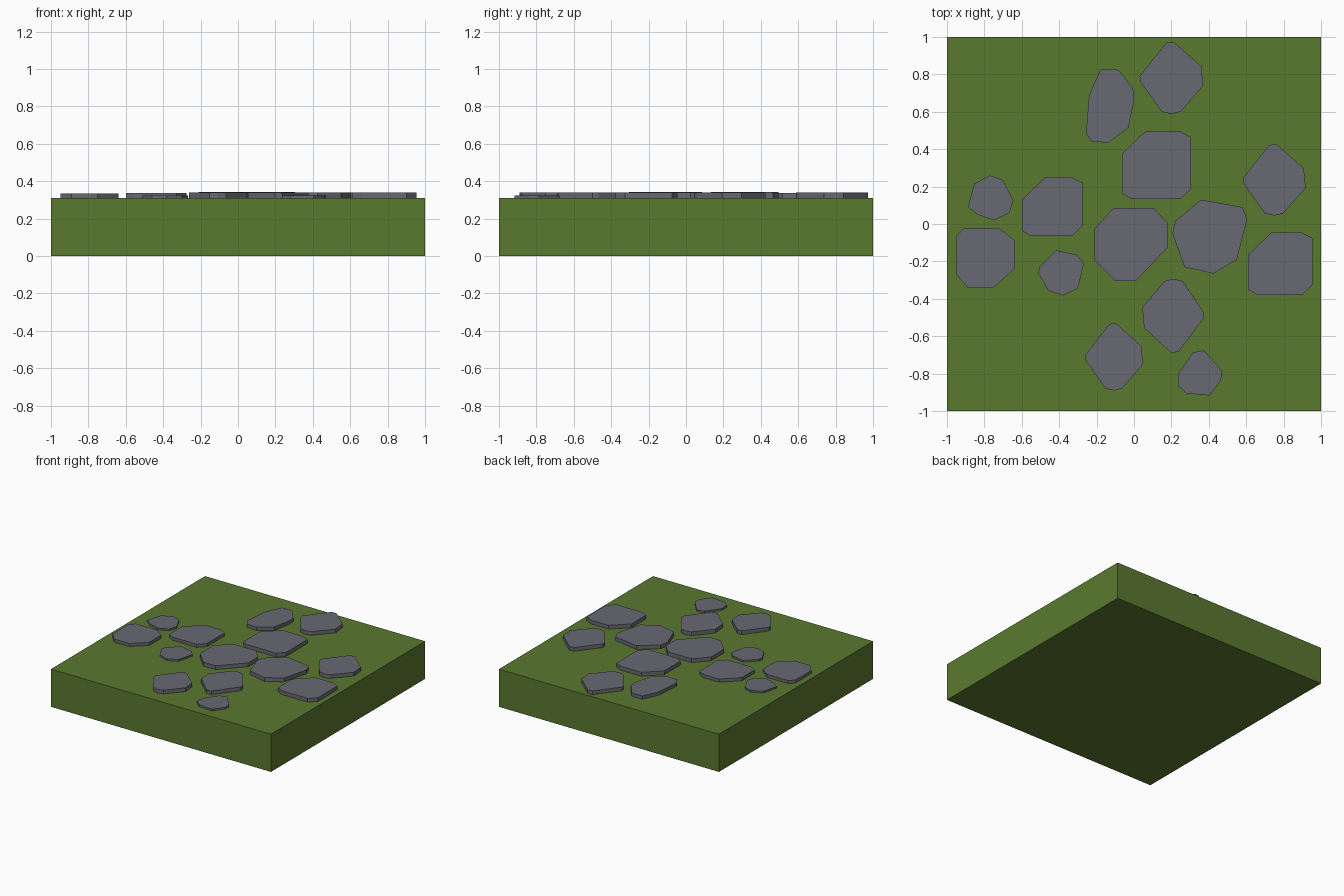
import bpy, bmesh

if "Cube" in bpy.data.objects:
    bpy.data.objects.remove(bpy.data.objects["Cube"])

GRASS_TOP = 0.31


def material(name, color):
    m = bpy.data.materials.new(name)
    m.diffuse_color = (*color, 1)
    m.use_nodes = True
    m.node_tree.nodes["Principled BSDF"].inputs["Base Color"].default_value = m.diffuse_color
    return m


grass = material("grass green", (0.102, 0.191, 0.028))
stone_grey = material("stone grey", (0.140, 0.140, 0.172))


def prism(name, outline, z0, z1, mat):
    """Extrude a flat outline straight up from z0 to z1."""
    bm = bmesh.new()
    face = bm.faces.new([bm.verts.new((x, y, z0)) for x, y in outline])
    top = bmesh.ops.extrude_face_region(bm, geom=[face])["geom"]
    for v in top:
        if isinstance(v, bmesh.types.BMVert):
            v.co.z = z1
    bmesh.ops.recalc_face_normals(bm, faces=bm.faces)
    mesh = bpy.data.meshes.new(name)
    bm.to_mesh(mesh)
    bm.free()
    mesh.materials.append(mat)
    ob = bpy.data.objects.new(name, mesh)
    bpy.context.collection.objects.link(ob)


def stone(name, outline, top):
    prism(name, outline, GRASS_TOP - 0.01, top, stone_grey)


# Grass slab
prism("grass_slab", [(-1, -1), (1, -1), (1, 1), (-1, 1)], 0, GRASS_TOP, grass)


# Square flagstones: rectangle with its four corners cut off
def cut_rect(x0, x1, y0, y1, tl, tr, br, bl):
    return [(x0, y1 - tl[1]), (x0 + tl[0], y1), (x1 - tr[0], y1), (x1, y1 - tr[1]),
            (x1, y0 + br[1]), (x1 - br[0], y0), (x0 + bl[0], y0), (x0, y0 + bl[1])]


common = ((.125, .12), (.06, .03), (.055, .055), (.05, .03))
squares = [
    (-.065, .305, .135, .495, .342, common),
    (-.60, -.275, -.065, .25, .336, common),
    (.61, .955, -.38, -.045, .341, common),
    (-.21, .18, -.305, .085, .342, ((.10, .11), (.075, .08), (.17, .18), (.11, .11))),
    (-.95, -.64, -.34, -.025, .335, ((.04, .04), (.08, .06), (.11, .10), (.06, .07))),
]
for i, (x0, x1, y0, y1, top, cuts) in enumerate(squares):
    stone(f"square_flagstone_{i + 1}", cut_rect(x0, x1, y0, y1, *cuts), top)

# Round flagstones: one profile, scaled and turned half round
profile = [(-.16, .99), (.08, 1), (.94, .33), (1, -.22), (.28, -.94),
           (0, -1), (-.30, -.94), (-.97, -.11), (-1, .05)]
rounds = [  # centre, half size (negative = half turn)
    (.20, .78, .17, .192), (.75, .235, .168, .19),
    (.21, -.49, -.166, -.197), (-.107, -.711, .155, .179),
]
for i, (cx, cy, sx, sy) in enumerate(rounds):
    stone(f"round_flagstone_{i + 1}", [(cx + x * sx, cy + y * sy) for x, y in profile], .341)

# Irregular stones
stone("long_flagstone", [(-.18, .825), (-.095, .825), (-.08, .82), (-.005, .725), (0, .655),
                         (-.03, .515), (-.135, .435), (-.225, .44), (-.257, .485), (-.24, .69)], .338)
stone("wedge_flagstone", [(.36, .13), (.58, .09), (.605, .025), (.55, -.19),
                          (.425, -.265), (.27, -.23), (.205, -.05), (.22, .015)], .341)
stone("pebble_west", [(-.77, .26), (-.70, .235), (-.645, .125), (-.665, .06),
                      (-.745, .02), (-.835, .05), (-.888, .09), (-.855, .215)], .325)
stone("pebble_centre", [(-.417, -.14), (-.305, -.165), (-.267, -.21), (-.30, -.345),
                        (-.38, -.382), (-.46, -.355), (-.513, -.26), (-.503, -.225)], .325)
stone("pebble_south", [(.37, -.676), (.39, -.692), (.47, -.785), (.465, -.837), (.405, -.917),
                       (.28, -.906), (.235, -.865), (.235, -.80), (.315, -.687)], .325)
